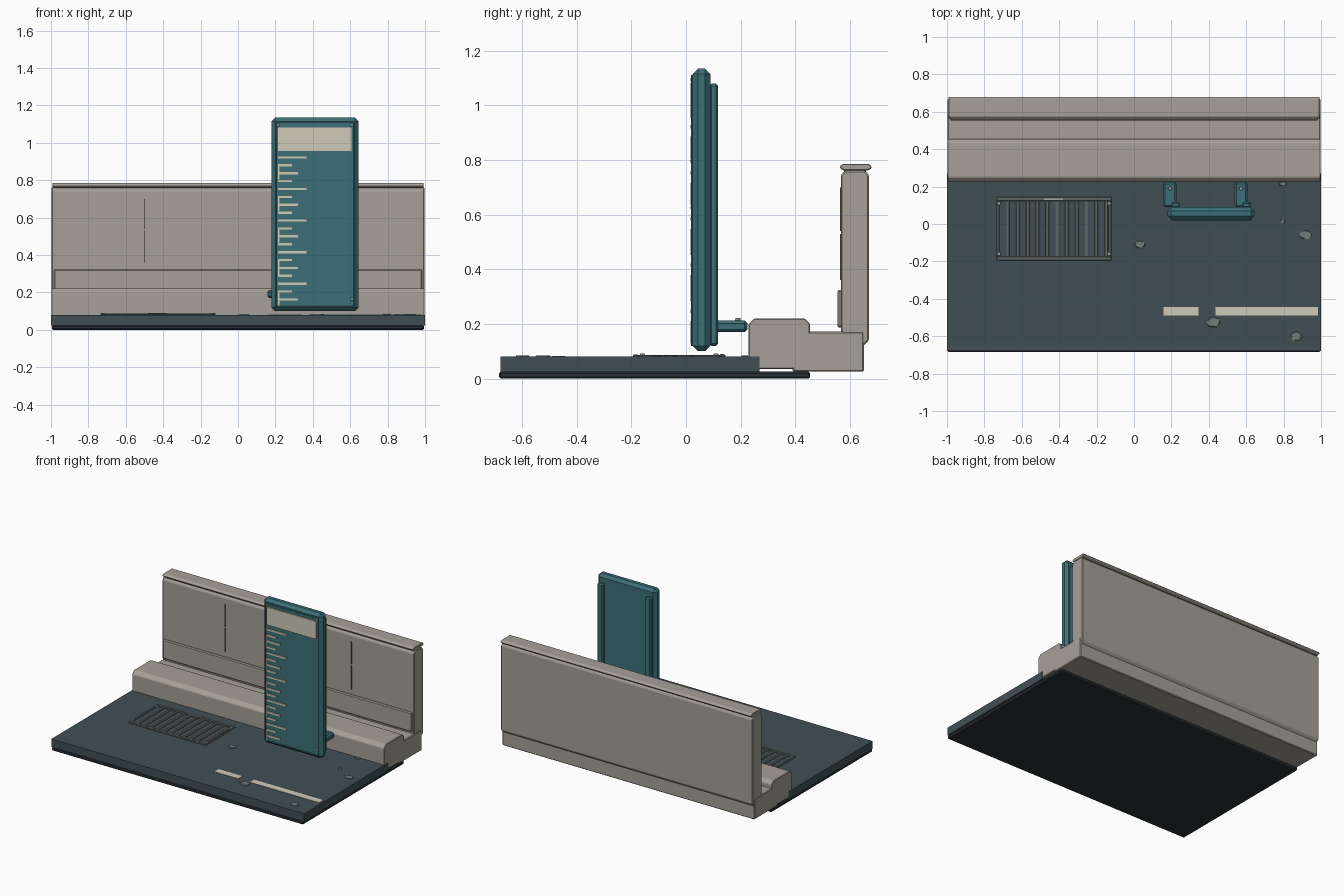
import bpy, bmesh, math, random
from mathutils import Matrix, Vector

random.seed(4)
cube = bpy.data.objects.get("Cube")
if cube:
    bpy.data.objects.remove(cube, do_unlink=True)


def material(name, r, g, b):
    def lin(c):
        c /= 255
        return c / 12.92 if c < 0.04 else ((c + 0.055) / 1.055) ** 2.4
    colour = (lin(r), lin(g), lin(b), 1)
    m = bpy.data.materials.new(name)
    m.use_nodes = True
    m.diffuse_color = colour
    bsdf = m.node_tree.nodes["Principled BSDF"]
    bsdf.inputs["Base Color"].default_value = colour
    bsdf.inputs["Roughness"].default_value = 0.8
    return m


concrete = material("concrete", 166, 160, 151)
joint = material("dark joint", 88, 87, 76)
asphalt = material("asphalt", 65, 79, 84)
underside = material("dark underside", 42, 50, 54)
teal = material("teal paint", 60, 111, 119)
cream = material("cream paint", 207, 203, 186)
iron = material("grate iron", 92, 103, 99)
stone = material("worn stone", 112, 125, 119)
steel = material("light steel", 165, 170, 165)


def finish(name, bm, mat, bevel=0):
    bmesh.ops.recalc_face_normals(bm, faces=bm.faces)
    mesh = bpy.data.meshes.new(name)
    bm.to_mesh(mesh)
    bm.free()
    mesh.materials.append(mat)
    ob = bpy.data.objects.new(name, mesh)
    bpy.context.collection.objects.link(ob)
    if bevel:
        mod = ob.modifiers.new("chamfer", "BEVEL")
        mod.width = bevel
        mod.segments = 1
    return ob


def boxes(name, spans, mat, bevel=0):
    """Each span is ((x0, x1), (y0, y1), (z0, z1))."""
    bm = bmesh.new()
    for span in spans:
        mid = Vector([(a + b) / 2 for a, b in span])
        size = [b - a for a, b in span]
        bmesh.ops.create_cube(bm, size=1, matrix=Matrix.Translation(mid) @ Matrix.Diagonal((*size, 1)))
    return finish(name, bm, mat, bevel)


def prism(name, profile, half, mat, bevel=0):
    """Extrude a (y, z) profile along x."""
    bm = bmesh.new()
    face = bm.faces.new([bm.verts.new((-half, y, z)) for y, z in profile])
    new = bmesh.ops.extrude_face_region(bm, geom=[face])["geom"]
    bmesh.ops.translate(bm, vec=(2 * half, 0, 0), verts=[v for v in new if isinstance(v, bmesh.types.BMVert)])
    return finish(name, bm, mat, bevel)


def bolts(name, points, radius, height, mat, facing_front=False):
    bm = bmesh.new()
    turn = Matrix.Rotation(math.pi / 2, 4, "X") if facing_front else Matrix()
    for p in points:
        bmesh.ops.create_cone(bm, cap_ends=True, segments=8, radius1=radius, radius2=radius * 0.8,
                              depth=height, matrix=Matrix.Translation(p) @ turn)
    return finish(name, bm, mat)


# Road and its foundation
boxes("foundation_slab", [((-0.995, 0.995), (-0.685, 0.455), (0, 0.025))], underside, 0.006)
boxes("road", [((-1, 1), (-0.68, 0.27), (0.024, 0.08))], asphalt)
boxes("road_stripes", [((a, b), (-0.49, -0.443), (0.079, 0.083))
                       for a, b in ((0.158, 0.345), (0.437, 0.985))], cream)

# Flat irregular chips scattered on the road
bm = bmesh.new()
for x, y, r in ((0.03, -0.11, 0.03), (0.795, 0.215, 0.02), (0.795, 0.015, 0.016),
                (0.92, -0.06, 0.035), (0.425, -0.525, 0.04), (0.865, -0.6, 0.035)):
    chip = bmesh.ops.create_cone(bm, cap_ends=True, segments=7, radius1=r, radius2=r * 0.9,
                                 depth=0.006, matrix=Matrix.Translation((x, y, 0.082)))
    for v in chip["verts"]:
        v.co.x += random.uniform(-0.2, 0.2) * r
        v.co.y = y + (v.co.y - y) * random.uniform(0.6, 0.8)
finish("road_chips", bm, stone)

# Drain grate: rails, end bars, slats and corner bolts
boxes("grate_rails", [((-0.735, -0.12), (y, y + 0.022), (0.078, 0.088)) for y in (-0.195, 0.123)]
      + [((x, x + 0.016), (-0.175, 0.125), (0.078, 0.087)) for x in (-0.735, -0.136)], iron, 0.003)
boxes("grate_slats", [((x - 0.009, x + 0.009), (-0.175, 0.125), (0.078, 0.085))
                      for x in [-0.674 + 0.0525 * i for i in range(11)]], iron, 0.002)
bolts("grate_bolts", [(x, y, 0.088) for x in (-0.722, -0.133) for y in (-0.16, 0.11)],
      0.01, 0.006, steel)
boxes("grate_worn_edge", [((-0.48, -0.38), (0.127, 0.137), (0.086, 0.0895))], steel)

# Kerb and footing
prism("kerb", [(0.228, 0.035), (0.228, 0.198), (0.25, 0.22), (0.435, 0.22), (0.455, 0.2),
               (0.455, 0.035)], 0.998, concrete, 0.004)
prism("footing", [(0.39, 0.025), (0.39, 0.172), (0.6, 0.172), (0.652, 0.172), (0.652, 0.025)],
      0.998, concrete, 0.005)

# Wall with skirting, neck joint and cap
prism("wall", [(0.58, 0.12), (0.567, 0.18), (0.567, 0.745), (0.582, 0.762), (0.655, 0.762),
               (0.67, 0.745), (0.67, 0.14), (0.65, 0.12)], 0.996, concrete, 0.005)
boxes("wall_skirting", [((-0.985, 0.985), (0.554, 0.58), (0.187, 0.324))], concrete, 0.006)
boxes("wall_neck", [((-0.985, 0.985), (0.578, 0.66), (0.755, 0.772))], joint)
prism("wall_cap", [(0.578, 0.762), (0.564, 0.77), (0.564, 0.777), (0.574, 0.786), (0.67, 0.786),
                   (0.68, 0.777), (0.68, 0.77), (0.665, 0.762)], 0.993, concrete, 0.003)
boxes("wall_joints", [((x - 0.003, x + 0.003), (0.564, 0.57), z)
                      for x in (-0.5, 0.5) for z in ((0.36, 0.53), (0.54, 0.7))], joint)

# Gauge board: chamfered body, raised rim, back rails
boxes("gauge_body", [((0.178, 0.645), (0.024, 0.09), (0.1, 1.135))], teal, 0.02)
boxes("gauge_rim", [((x, x + 0.007), (0.018, 0.03), (0.125, 1.11)) for x in (0.198, 0.618)]
      + [((0.198, 0.625), (0.018, 0.03), (z, z + 0.007)) for z in (0.12, 1.105)], teal, 0.002)
boxes("gauge_back_rails", [((x, x + 0.045), (0.085, 0.118), (0.12, 1.08)) for x in (0.2, 0.578)],
      teal, 0.008)
boxes("gauge_label", [((0.213, 0.607), (0.016, 0.025), (0.955, 1.082))], cream)

# Depth marks: long, medium and short ticks, plus short spines
ticks = []
for i in range(19):
    z = 0.922 - 0.0422 * i
    end = 0.367 if i % 4 == 0 else 0.32 if i % 4 == 2 else 0.288
    ticks.append(((0.213, end), (0.017, 0.025), (z - 0.006, z + 0.006)))
    if i % 4 == 2:
        ticks.append(((0.213, 0.221), (0.017, 0.025), (z - 0.034, z + 0.042)))
boxes("gauge_ticks", ticks, cream)
bolts("gauge_bolts", [(x, 0.021, z) for x in (0.214, 0.61) for z in (0.165, 1.095)],
      0.008, 0.008, steel, True)

# Mounting arms between board and kerb
arms = (0.192, 0.572)
boxes("mounting_arms", [((x - 0.035, x + 0.035), (0.09, 0.225), (0.17, 0.212)) for x in arms],
      teal, 0.01)
bolts("arm_bolts", [(x, 0.19, 0.215) for x in arms], 0.011, 0.012, steel)
